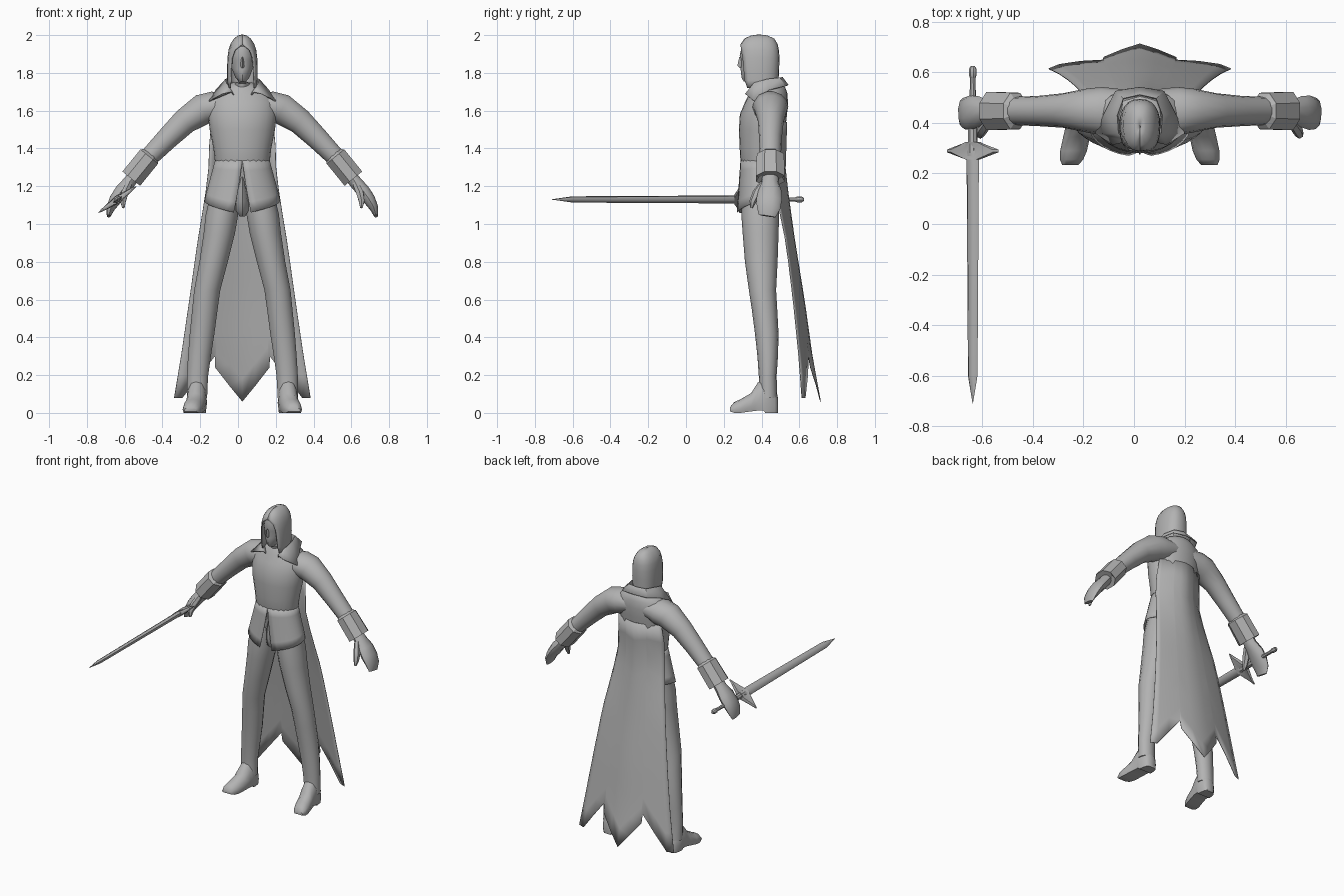
import bpy, bmesh, math
from mathutils import Vector

CX = 0.023  # the figure's centre line
grey = bpy.data.materials.new("plain grey")
grey.diffuse_color = (0.45, 0.45, 0.45, 1)


def finish(name, bm, angle=40, thick=0):
    bmesh.ops.recalc_face_normals(bm, faces=bm.faces)
    me = bpy.data.meshes.new(name)
    bm.to_mesh(me)
    bm.free()
    me.materials.append(grey)
    ob = bpy.data.objects.new(name, me)
    bpy.context.collection.objects.link(ob)
    if thick:
        mod = ob.modifiers.new("thickness", 'SOLIDIFY')
        mod.thickness = thick
        mod.offset = 0
    bpy.ops.object.select_all(action='DESELECT')
    bpy.context.view_layer.objects.active = ob
    ob.select_set(True)
    bpy.ops.object.shade_smooth_by_angle(angle=math.radians(angle))
    return ob


def loft(name, rows, closed=True, cap=True, angle=40, thick=0):
    """Skin a list of equally long point rows."""
    bm = bmesh.new()
    vs = [[bm.verts.new(p) for p in r] for r in rows]
    n = len(rows[0])
    for a, b in zip(vs, vs[1:]):
        for i in range(n if closed else n - 1):
            j = (i + 1) % n
            bm.faces.new((a[i], a[j], b[j], b[i]))
    if closed and cap:
        bm.faces.new(vs[0])
        bm.faces.new(vs[-1])
    return finish(name, bm, angle, thick)


def oval(z, rx, yf, yb, a, cx=0.0, p=1.0):
    """Point on a level oval; angle 0 faces the front, p < 1 squares it."""
    s, c = math.sin(a), math.cos(a)
    s = math.copysign(abs(s) ** p, s)
    c = math.copysign(abs(c) ** p, c)
    return (CX + cx + rx * s, (yf + yb) / 2 - (yb - yf) / 2 * c, z)


def level_loft(name, data, n=16, cx=None, p=1.0, angle=40):
    cx = cx or [0] * len(data)
    return loft(name, [[oval(*d, 2 * math.pi * i / n, x, p) for i in range(n)]
                       for d, x in zip(data, cx)], angle=angle)


def limb(name, path, side, n=12, angle=40):
    """Tube through (x, y, z, radius in the xz plane, radius in y)."""
    pts = [Vector(q[:3]) for q in path]
    rows = []
    for k, q in enumerate(path):
        d = pts[min(k + 1, len(pts) - 1)] - pts[max(k - 1, 0)]
        u = Vector((-d.z, 0, d.x)).normalized()
        v = d.cross(u).normalized()
        row = []
        for i in range(n):
            t = 2 * math.pi * (i + 0.5) / n
            w = pts[k] + u * q[3] * math.cos(t) + v * q[4] * math.sin(t)
            row.append((CX + side * w.x, w.y, w.z))
        rows.append(row)
    return loft(name, rows, angle=angle)


def lerp(table, x):
    """Straight-line lookup in rows sorted by rising first value."""
    for a, b in zip(table, table[1:]):
        if x <= b[0]:
            t = max(0, (x - a[0]) / (b[0] - a[0]))
            return [p + (q - p) * t for p, q in zip(a[1:], b[1:])]
    return list(table[-1][1:])


# torso, neck and crotch
level_loft("torso", [
    (1.12, .12, .33, .485), (1.22, .125, .315, .49), (1.285, .137, .300, .497), (1.32, .144, .289, .501),
    (1.40, .153, .284, .51), (1.50, .173, .28, .525), (1.58, .183, .285, .535),
    (1.64, .18, .31, .54), (1.69, .16, .335, .537), (1.725, .10, .35, .525), (1.75, .05, .37, .49)], 24, angle=60)
level_loft("crotch", [(1.04, .015, .34, .40), (1.07, .035, .30, .44), (1.12, .037, .285, .46),
                      (1.18, .03, .285, .46), (1.25, .01, .30, .46)], 10)

# head with nose
level_loft("face", [
    (1.68, .055, .36, .47), (1.745, .045, .345, .46), (1.755, .020, .305, .45),
    (1.775, .038, .294, .45), (1.82, .056, .289, .46), (1.87, .065, .291, .47),
    (1.89, .065, .284, .47), (1.94, .06, .295, .47)], 14)
loft("nose", [[(CX - .004, .29, 1.885), (CX, .282, 1.885), (CX + .004, .29, 1.885)],
              [(CX - .012, .296, 1.835), (CX, .272, 1.838), (CX + .012, .296, 1.835)],
              [(CX - .008, .296, 1.825), (CX, .286, 1.825), (CX + .008, .296, 1.825)]])

# long hair, parted over the face
hair = []
for z, rx, yf, yb, gap in [
        (1.72, .074, .29, .485, 55), (1.76, .077, .283, .487, 48), (1.82, .078, .28, .49, 45),
        (1.88, .076, .28, .492, 40), (1.92, .071, .284, .489, 28), (1.95, .062, .291, .483, 0),
        (1.98, .043, .312, .465, 0), (1.995, .022, .345, .43, 0), (2.0, .002, .38, .39, 0)]:
    g = math.radians(gap)
    hair.append([oval(z, rx, yf, yb, g + (2 * math.pi - 2 * g) * i / 18, 0, .82) for i in range(19)])
loft("hair", hair, closed=False, thick=.006)

# folded collar with two front points
neck = [(0, .50, 1.70), (.07, .48, 1.70), (.08, .42, 1.70), (.07, .37, 1.69), (.04, .345, 1.67)]
top = [(0, .512, 1.775), (.065, .497, 1.772), (.090, .43, 1.765), (.085, .36, 1.745), (.055, .325, 1.70)]
fold = [(0, .54, 1.735), (.095, .525, 1.73), (.138, .44, 1.71), (.176, .36, 1.65), (.105, .315, 1.688)]
loft("collar", [[(CX - x, y, z) for x, y, z in r[:0:-1]] + [(CX + x, y, z) for x, y, z in r]
                for r in (neck, top, fold)], closed=False, thick=.006)

# jacket skirt, split at the front
for side in (1, -1):
    rows = []
    for k in range(6):
        t = k / 5
        row = []
        for i in range(13):
            a0 = math.radians(13) * t
            a = a0 + (math.radians(150) - a0) * i / 12
            zb = 1.05 + .075 * min(1, a / (math.pi / 2))
            p = oval(1.34 + (zb - 1.34) * t, .142 + .059 * t, .290 - .022 * t, .498 + .014 * t, a)
            row.append((2 * CX - p[0] if side < 0 else p[0], p[1], p[2]))
        rows.append(row)
    loft("jacket_skirt", rows, closed=False, thick=.003, angle=60)

# coat tail: (height, half width, centre y, edge y) and its ragged hem
tail = [(.06, .364, .712, .615), (.30, .324, .668, .597), (.60, .280, .626, .567), (.90, .238, .577, .53),
        (1.15, .196, .542, .478), (1.30, .178, .525, .45), (1.50, .172, .533, .455), (1.60, .15, .535, .49)]
hem = [(0, .06), (.2, .145), (.43, .24), (.45, .30), (.68, .19), (.88, .08), (1, .08)]
rows = []
for k in range(13):
    row = []
    for u, zb in [(-u, z) for u, z in hem[:0:-1]] + hem:
        z = zb + (1.54 - zb) * k / 12
        hw, yc, ye = lerp(tail, z)
        row.append((CX + u * hw, ye + (yc - ye) * (1 - abs(u) ** 1.6), z))
    rows.append(row)
loft("coat_tail", rows, closed=False, thick=.004)

# limbs, both sides
for side in (1, -1):
    limb("arm", [(.06, .444, 1.633, .06, .088), (.15, .447, 1.62, .084, .095), (.21, .449, 1.607, .084, .087),
                 (.305, .449, 1.543, .070, .068), (.40, .447, 1.45, .060, .060), (.51, .447, 1.337, .050, .055)],
         side, 14, 60)
    limb("cuff", [(.483, .447, 1.370, .048, .055), (.493, .447, 1.357, .065, .078),
                  (.588, .447, 1.240, .065, .082), (.578, .447, 1.252, .048, .058)], side, 8, 25)
    limb("hand", [(.56, .447, 1.27, .034, .042), (.60, .445, 1.22, .036, .045), (.640, .445, 1.175, .037, .062),
                  (.672, .44, 1.13, .034, .068), (.697, .437, 1.085, .024, .062), (.708, .43, 1.042, .010, .045)],
         side, 10)
    limb("thumb", [(.60, .41, 1.215, .018, .02), (.622, .376, 1.165, .022, .024),
                   (.632, .354, 1.12, .017, .018), (.63, .346, 1.085, .007, .008)], side, 6)
    level_loft("leg", [
        (.08, .055, .385, .484), (.14, .056, .388, .481), (.20, .058, .385, .48), (.30, .062, .378, .487),
        (.42, .067, .365, .49), (.55, .069, .348, .483), (.65, .071, .333, .477), (.80, .077, .312, .485),
        (.95, .085, .30, .49), (1.05, .088, .293, .493), (1.18, .075, .30, .49)], 14,
        [side * x for x in (.240, .239, .237, .227, .213, .198, .186, .152, .122, .108, .09)])
    # boot foot, turned slightly outward
    foot = []
    for x, y, w, z0, h in [(.236, .487, .028, .0, .08), (.238, .47, .045, 0, .13), (.240, .42, .053, 0, .18),
                           (.241, .41, .053, .012, .18), (.243, .38, .052, .012, .16), (.25, .345, .053, .008, .105),
                           (.262, .29, .053, 0, .073), (.270, .255, .046, 0, .057), (.275, .233, .032, .008, .03)]:
        foot.append([(CX + side * (x + w * fx), y, z0 + (h - z0) * fz) for fx, fz in
                     ((-.88, 0), (-1, .3), (-.87, .65), (-.5, .93), (0, 1), (.5, .93), (.87, .65), (1, .3), (.88, 0))])
    loft("boot_foot", foot, angle=50)

# sword: stations along y, tilted about its length
tilt = math.atan2(.14, .2)
ux, uz = math.cos(tilt), math.sin(tilt)


def sword_part(name, stations, n, angle=30):
    rows = []
    for y, a, b in stations:
        row = []
        for i in range(n):
            t = 2 * math.pi * i / n
            p, q = a * math.cos(t), b * math.sin(t)
            row.append((-.638 + p * ux - q * uz, y, 1.130 + p * uz + q * ux))
        rows.append(row)
    loft(name, rows, angle=angle)


sword_part("blade", [(.29, .030, .018), (-.60, .023, .014), (-.71, .001, .001)], 6, 65)
sword_part("grip", [(.28, .020, .020), (.36, .019, .019), (.44, .014, .014), (.58, .011, .011)], 8)
sword_part("pommel", [(.575, .010, .010), (.59, .016, .016), (.612, .016, .016), (.625, .008, .008)], 8)
sword_part("guard", [(.256, .035, .020), (.284, .125, .012), (.294, .125, .012), (.325, .03, .022)], 10, 50)
